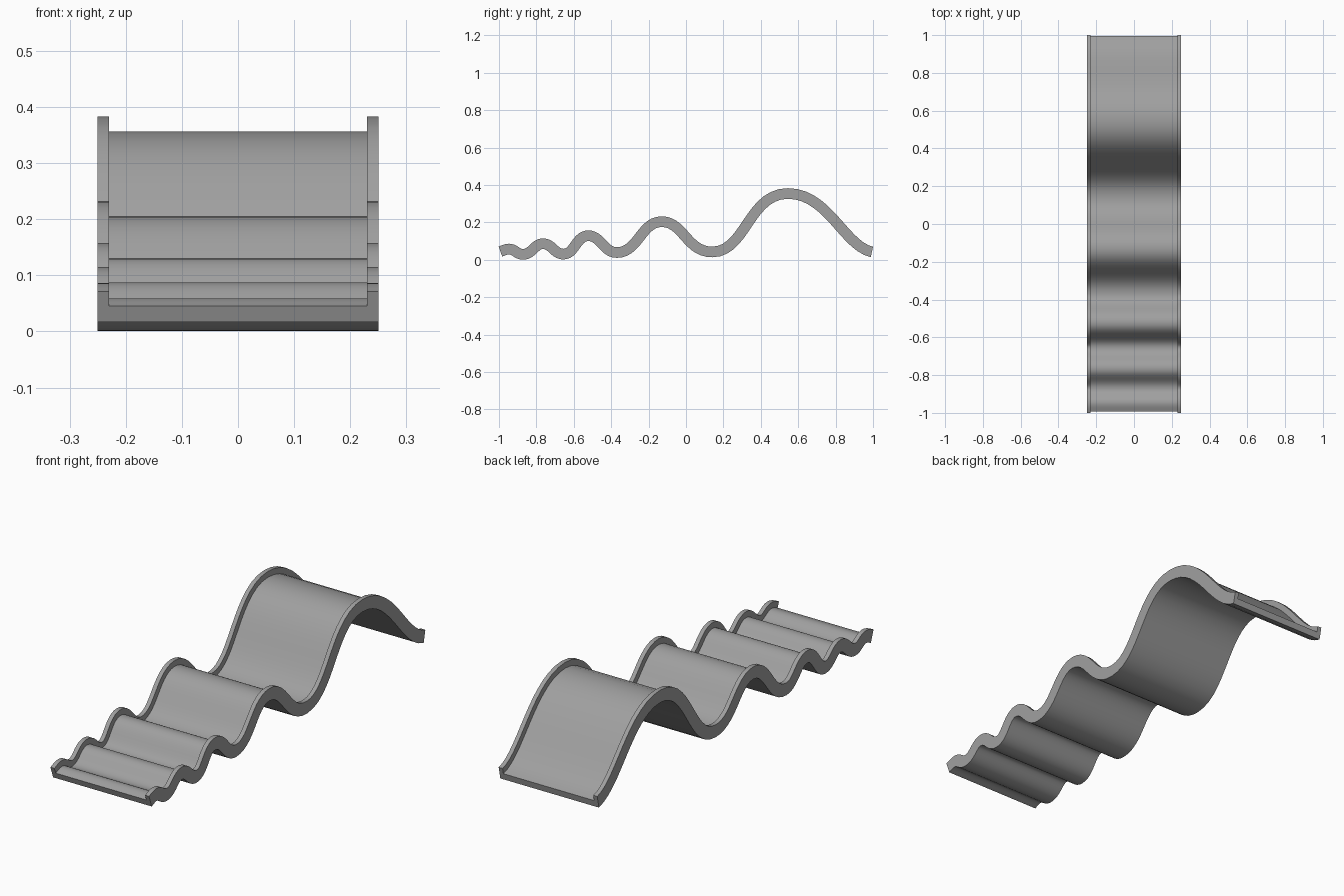
import bpy
import bmesh
from mathutils import Vector
from mathutils.geometry import interpolate_bezier

if "Cube" in bpy.data.objects:
    bpy.data.objects.remove(bpy.data.objects["Cube"])

HALF_WIDTH, WALL, HALF_DEPTH, FLOOR = 0.25, 0.02, 0.0285, 0.03
STEPS = 14

# Wave centre line: y, z, slope, handle length towards the front and the back
KNOTS = [
    (-0.992, 0.044, 0.36, 0.0, 0.015),
    (-0.947, 0.0575, 0.0, 0.016, 0.032),
    (-0.872, 0.0295, 0.0, 0.032, 0.05),
    (-0.765, 0.086, 0.0, 0.045, 0.05),
    (-0.655, 0.0305, 0.0, 0.05, 0.06),
    (-0.522, 0.129, 0.0, 0.065, 0.065),
    (-0.37, 0.039, 0.0, 0.07, 0.115),
    (-0.13, 0.204, 0.0, 0.11, 0.115),
    (0.14, 0.042, 0.0, 0.135, 0.18),
    (0.545, 0.3545, 0.0, 0.21, 0.215),
    (0.994, 0.042, -0.22, 0.15, 0.0),
]


def wave_path():
    points = []
    for a, b in zip(KNOTS, KNOTS[1:]):
        start, end = Vector((0, a[0], a[1])), Vector((0, b[0], b[1]))
        h1 = start + Vector((0, 1, a[2])) * a[4]
        h2 = end - Vector((0, 1, b[2])) * b[3]
        seg = interpolate_bezier(start, h1, h2, end, STEPS + 1)
        points += seg if not points else seg[1:]
    return points


# Channel cross-section: x and offset along the path normal
inner, floor_top = HALF_WIDTH - WALL, FLOOR - HALF_DEPTH
half = [(HALF_WIDTH, -HALF_DEPTH), (HALF_WIDTH, HALF_DEPTH),
        (inner, HALF_DEPTH), (inner, floor_top)]
section = half + [(-x, n) for x, n in reversed(half)]

# Sweep the section along the wave
path = wave_path()
bm = bmesh.new()
rings = []
for i, p in enumerate(path):
    if i == 0:
        tangent = Vector((0, 1, KNOTS[0][2]))
    elif i == len(path) - 1:
        tangent = Vector((0, 1, KNOTS[-1][2]))
    else:
        tangent = path[i + 1] - path[i - 1]
    normal = Vector((0, -tangent.z, tangent.y)).normalized()
    rings.append([bm.verts.new(p + normal * n + Vector((x, 0, 0)))
                  for x, n in section])

count = len(section)
for a, b in zip(rings, rings[1:]):
    for k in range(count):
        j = (k + 1) % count
        bm.faces.new((a[k], a[j], b[j], b[k]))

# Close both ends of the channel
for ring in (rings[0], rings[-1]):
    bm.faces.new(ring)
bmesh.ops.recalc_face_normals(bm, faces=bm.faces)

mesh = bpy.data.meshes.new("wave_slide")
bm.to_mesh(mesh)
bm.free()
slide = bpy.data.objects.new("wave_slide", mesh)
bpy.context.collection.objects.link(slide)

# Plain grey
grey = bpy.data.materials.new("grey")
grey.use_nodes = True
colour = (0.35, 0.35, 0.35, 1)
grey.diffuse_color = colour
grey.node_tree.nodes["Principled BSDF"].inputs["Base Color"].default_value = colour
mesh.materials.append(grey)

# Smooth along the wave, sharp at the rail edges
bpy.context.view_layer.objects.active = slide
slide.select_set(True)
bpy.ops.object.shade_smooth_by_angle(angle=0.6)
